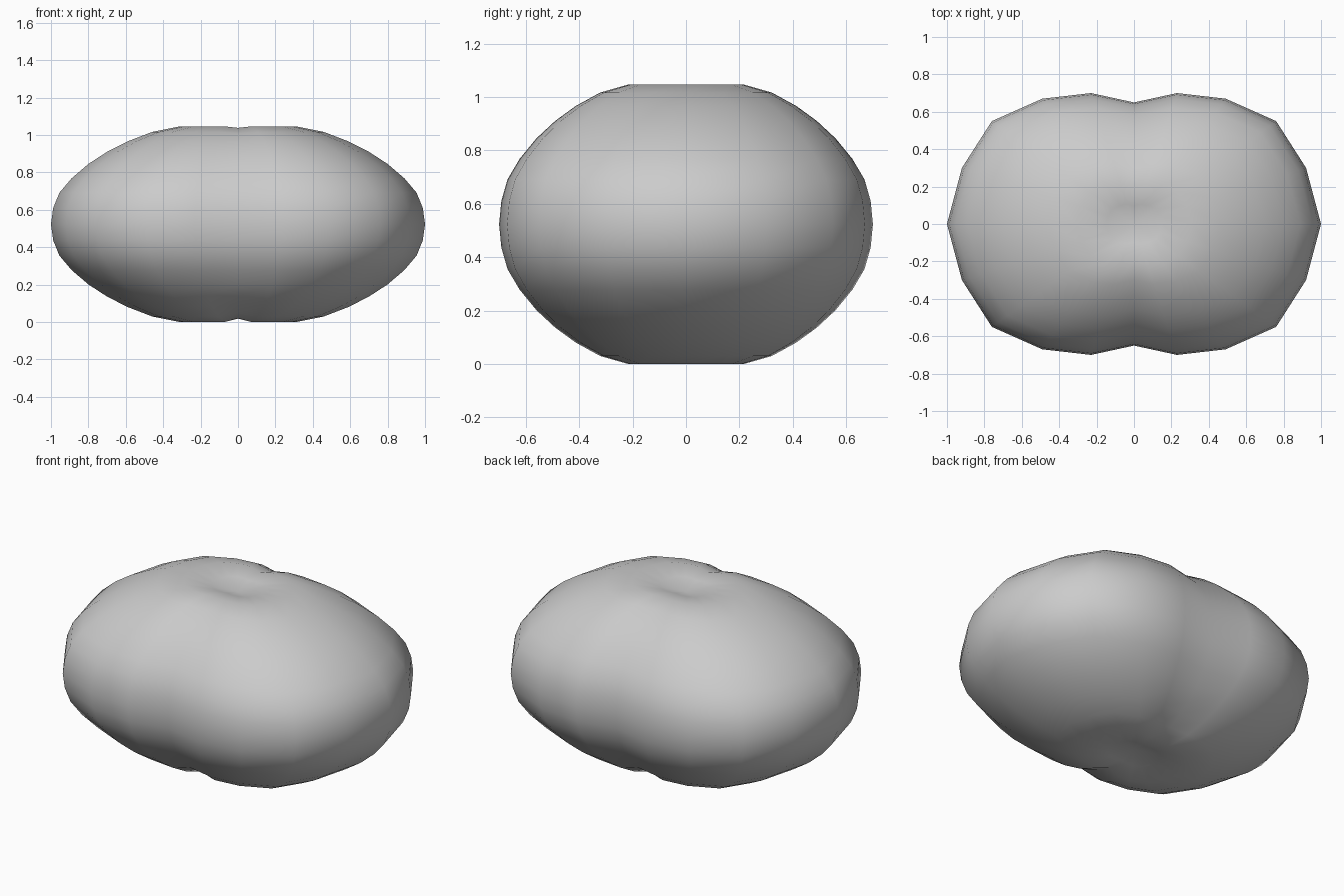
import bpy, bmesh

if "Cube" in bpy.data.objects:
    bpy.data.objects.remove(bpy.data.objects["Cube"])

# Plan outline, one quadrant from the +x tip to the waist notch
QUAD = [(1.0, 0), (0.92, 0.30), (0.76, 0.55), (0.49, 0.67), (0.23, 0.70), (0, 0.65)]
outline = (QUAD
           + [(-x, y) for x, y in QUAD[-2::-1]]
           + [(-x, -y) for x, y in QUAD[1:]]
           + [(x, -y) for x, y in QUAD[-2:0:-1]])

# Half profile: outline scale and height above the middle plane
MID = 0.523
HALF = [(0.988, 0.087), (0.955, 0.168), (0.89, 0.245), (0.80, 0.322),
        (0.70, 0.387), (0.59, 0.443), (0.46, 0.493), (0.31, 0.523), (0.15, 0.505)]
profile = [(s, -h) for s, h in reversed(HALF)] + [(1, 0)] + HALF
POLE = 0.475

bm = bmesh.new()
rings = []
for s, h in profile:
    ring = []
    for x, y in outline:
        # The crease along x = 0 sinks in slightly at the crown and base
        dip = 0.0
        if x == 0 and 0.2 < s < 0.65:
            dip = 0.02 if h < 0 else 0.008
        z = MID + h - (dip if h > 0 else -dip)
        ring.append(bm.verts.new((x * s, y * s, z)))
    rings.append(ring)

# Side faces and dimpled poles
n = len(outline)
for a, b in zip(rings, rings[1:]):
    for i in range(n):
        j = (i + 1) % n
        bm.faces.new((a[i], a[j], b[j], b[i]))
low = bm.verts.new((0, 0, MID - POLE))
top = bm.verts.new((0, 0, MID + POLE))
for i in range(n):
    j = (i + 1) % n
    bm.faces.new((low, rings[0][j], rings[0][i]))
    bm.faces.new((top, rings[-1][i], rings[-1][j]))
bmesh.ops.recalc_face_normals(bm, faces=bm.faces)
for f in bm.faces:
    f.smooth = True

# Two-lobed rounded body
mesh = bpy.data.meshes.new("lobed_body")
bm.to_mesh(mesh)
bm.free()
body = bpy.data.objects.new("lobed_body", mesh)
bpy.context.collection.objects.link(body)
